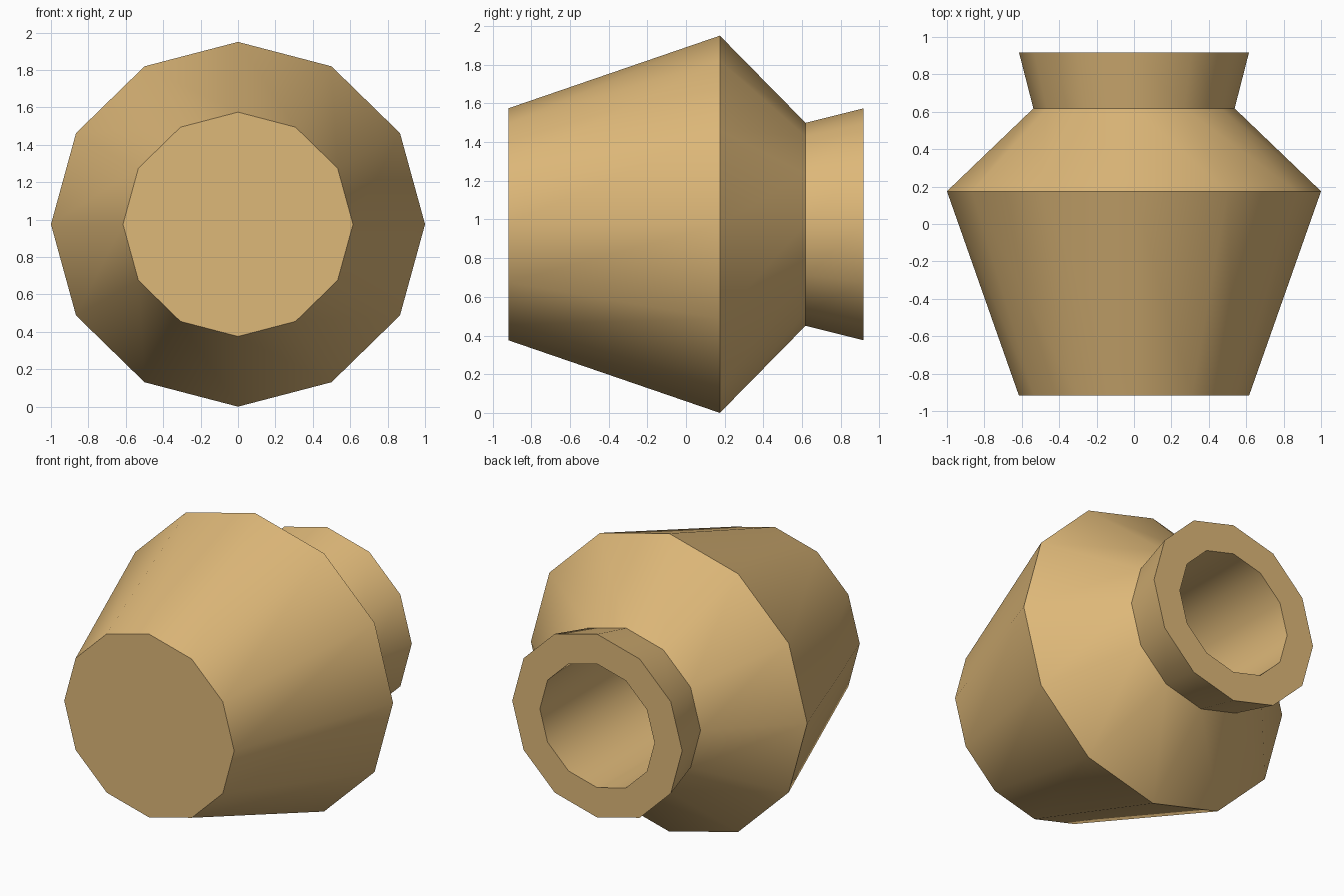
import bpy, bmesh, math

if "Cube" in bpy.data.objects:
    bpy.data.objects.remove(bpy.data.objects["Cube"])

SIDES = 12
SQUASH = 0.975      # slightly flattened in height
CENTRE_Z = 0.975

# (radius, y): base, belly, neck, lip, then down the straight bore
profile = [(0.615, -0.918), (1.0, 0.175), (0.538, 0.618), (0.615, 0.918),
           (0.415, 0.918), (0.415, -0.75)]

clay = bpy.data.materials.new("tan clay")
clay.diffuse_color = (0.73, 0.48, 0.19, 1)
clay.use_nodes = True
clay.node_tree.nodes["Principled BSDF"].inputs["Base Color"].default_value = clay.diffuse_color

# Vase lying on its side, lathed around the y axis
bm = bmesh.new()
rings = []
for r, y in profile:
    angles = [2 * math.pi * i / SIDES for i in range(SIDES)]
    rings.append([bm.verts.new((r * math.cos(a), y, CENTRE_Z + SQUASH * r * math.sin(a)))
                  for a in angles])
for a, b in zip(rings, rings[1:]):
    for i in range(SIDES):
        j = (i + 1) % SIDES
        bm.faces.new((a[i], a[j], b[j], b[i]))

# Outer base and floor of the bore
bm.faces.new(rings[0])
bm.faces.new(rings[-1])
bmesh.ops.recalc_face_normals(bm, faces=bm.faces)

mesh = bpy.data.meshes.new("vase")
bm.to_mesh(mesh)
bm.free()
mesh.materials.append(clay)
vase = bpy.data.objects.new("vase", mesh)
bpy.context.collection.objects.link(vase)

# Smooth around the body, sharp at the profile corners
bpy.context.view_layer.objects.active = vase
vase.select_set(True)
bpy.ops.object.shade_smooth_by_angle(angle=math.radians(36))
